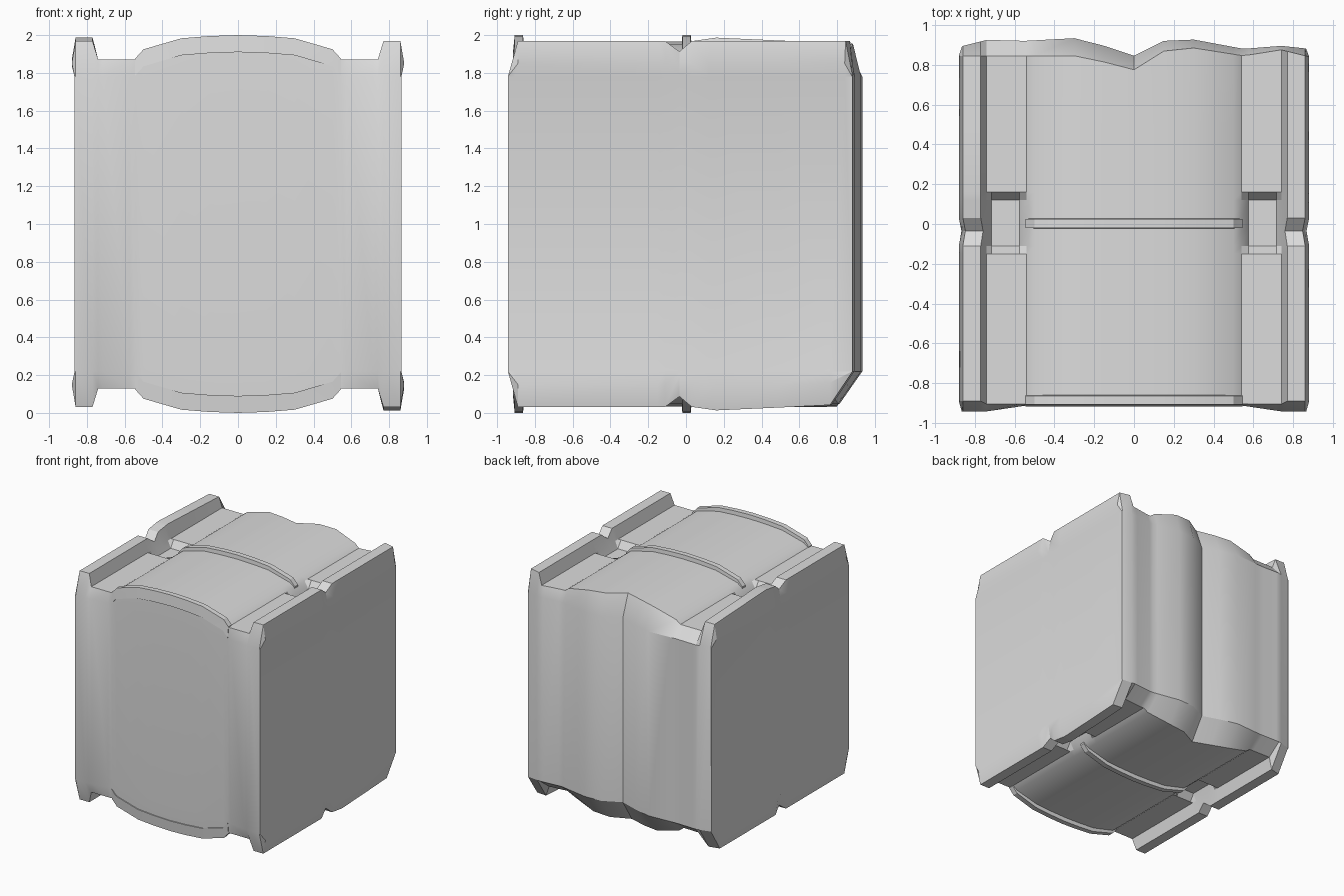
import bpy, bmesh, math

cube = bpy.data.objects.get("Cube")
if cube:
    bpy.data.objects.remove(cube, do_unlink=True)

stone = bpy.data.materials.new("pale grey stone")
stone.use_nodes = True
colour = (0.72, 0.72, 0.72, 1)
stone.diffuse_color = colour
stone.node_tree.nodes["Principled BSDF"].inputs["Base Color"].default_value = colour


def lerp(table, x):
    """Piecewise linear lookup in a list of (x, value) pairs."""
    if x <= table[0][0]:
        return table[0][1]
    for (a, va), (b, vb) in zip(table, table[1:]):
        if x <= b:
            return va + (vb - va) * (x - a) / (b - a)
    return table[-1][1]


def finish(bm, name):
    bmesh.ops.recalc_face_normals(bm, faces=bm.faces)
    mesh = bpy.data.meshes.new(name)
    bm.to_mesh(mesh)
    bm.free()
    mesh.materials.append(stone)
    ob = bpy.data.objects.new(name, mesh)
    bpy.context.collection.objects.link(ob)
    bpy.ops.object.select_all(action='DESELECT')
    ob.select_set(True)
    bpy.context.view_layer.objects.active = ob
    bpy.ops.object.shade_smooth_by_angle(angle=math.radians(28))
    return ob


# Half section of the upper side: side edge, rail, pocket shelf, shallow arch
HALF = [(0.865, 1.78), (0.88, 1.85), (0.86, 1.968), (0.77, 1.968),
        (0.74, 1.87), (0.715, 1.87), (0.575, 1.87), (0.54, 1.87),
        (0.5, 1.9), (0.3, 1.952), (0.15, 1.962)]
COLUMNS = [(-x, z, i) for i, (x, z) in enumerate(HALF)] + [(0, 1.966, len(HALF))]
COLUMNS += [(x, z, i) for i, (x, z) in reversed(list(enumerate(HALF)))]
RAIL = (1, 2, 3)
POCKET = (5, 6)

# Rippled rear face and the rear edge of the upper surface
REAR = [(-0.88, 0.89), (-0.74, 0.925), (-0.55, 0.92), (-0.27, 0.935), (0, 0.845),
        (0.2, 0.945), (0.55, 0.88), (0.74, 0.895), (0.88, 0.88)]
REAR_TOP = [(-0.88, 0.845), (-0.27, 0.845), (0, 0.775), (0.2, 0.90),
            (0.55, 0.845), (0.74, 0.875), (0.88, 0.84)]
# Rail height swell behind the notch
SWELL = [(0.03, 0), (0.17, 0.02), (0.8, -0.012)]
STATIONS = ["front", "front_rim", -0.15, -0.11, -0.035, 0.03, 0.12, 0.16,
            0.5, "rear_rim", "rear"]


def place(col, station, top):
    x, z, i = col
    end_x = math.copysign(min(abs(x), 0.87 - 0.005 * i), x)
    if station == "front":
        y = lerp([(0.54, -0.912), (0.75, -0.943)], abs(x))
        x, z = end_x, 1.78
    elif station == "rear":
        y = lerp(REAR, x)
        x, z = end_x, 1.78
    elif station == "front_rim":
        y = -0.89 if i in RAIL else -0.905
    elif station == "rear_rim":
        y = lerp(REAR_TOP, x) if top else lerp(REAR, x) - 0.12
    else:
        y = station
    if i in RAIL and station not in ("front", "rear"):
        swollen = (x < 0) == top
        z += lerp(SWELL, y) if swollen and y > 0 else 0
        if station == -0.035:
            z -= 0.055
            x *= 0.985
    if i in POCKET and station in (-0.11, -0.035, 0.03, 0.12):
        z -= 0.06
    return (x, y, z if top else 2 - z)


# Block: upper and lower surfaces lofted front to back, joined by the walls
bm = bmesh.new()
upper, lower = [[[bm.verts.new(place(c, s, top)) for c in COLUMNS]
                 for s in STATIONS] for top in (True, False)]
last = len(COLUMNS) - 1
for j in range(len(STATIONS) - 1):
    for grid in (upper, lower):
        for i in range(last):
            bm.faces.new((grid[j][i], grid[j][i + 1],
                          grid[j + 1][i + 1], grid[j + 1][i]))
    for i in (0, last):
        bm.faces.new((upper[j][i], upper[j + 1][i], lower[j + 1][i], lower[j][i]))
for j in (0, -1):
    for i in range(last):
        bm.faces.new((upper[j][i], upper[j][i + 1], lower[j][i + 1], lower[j][i]))
finish(bm, "stone_block")

# Arched ribs across the upper and lower surfaces
ARCH = [(0.545, 1.875), (0.5, 1.925), (0.3, 1.983), (0.15, 1.995)]
ARCH = [(-x, z) for x, z in ARCH] + [(0, 2.0)] + [(x, z) for x, z in reversed(ARCH)]


def rib(name, centre, top):
    bm = bmesh.new()
    rings = []
    for x, z in ARCH:
        section = ((-0.031, -0.09), (-0.022, 0), (0.022, 0), (0.031, -0.09))
        rings.append([bm.verts.new((x, centre + dy, z + dz if top else 2 - z - dz))
                      for dy, dz in section])
    for a, b in zip(rings, rings[1:]):
        for k in range(4):
            n = (k + 1) % 4
            bm.faces.new((a[k], a[n], b[n], b[k]))
    bm.faces.new(rings[0])
    bm.faces.new(rings[-1])
    finish(bm, name)


for label, centre in (("front", -0.885), ("middle", 0.003)):
    for side, top in (("upper", True), ("lower", False)):
        rib(f"{side}_{label}_rib", centre, top)
